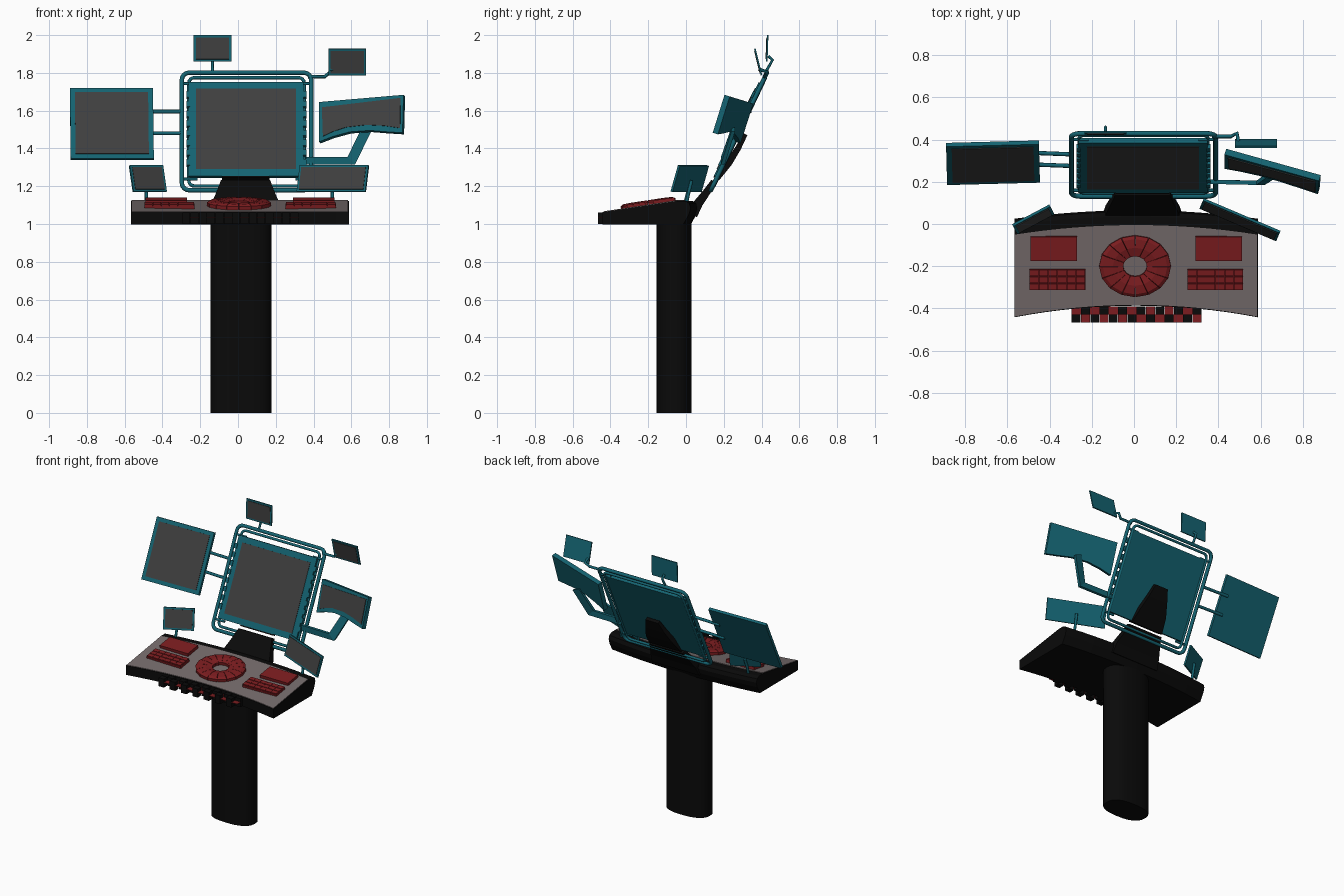
import bpy, bmesh
from math import sin, cos, pi, radians, atan, copysign
from mathutils import Matrix, Vector

if "Cube" in bpy.data.objects:
    bpy.data.objects.remove(bpy.data.objects["Cube"])


def material(name, rgb):
    m = bpy.data.materials.new(name)
    m.diffuse_color = (*rgb, 1)
    m.use_nodes = True
    m.node_tree.nodes["Principled BSDF"].inputs["Base Color"].default_value = m.diffuse_color
    return m


BLACK = material("black", (0.003, 0.003, 0.003))
TEAL = material("teal", (0.007, 0.125, 0.165))
RED = material("red", (0.2, 0.012, 0.014))
GLASS = material("screen_grey", (0.05, 0.05, 0.05))
PANEL = material("panel_grey", (0.18, 0.15, 0.15))


def finish(name, bm, mat, smooth=False):
    bmesh.ops.recalc_face_normals(bm, faces=bm.faces)
    me = bpy.data.meshes.new(name)
    bm.to_mesh(me)
    bm.free()
    me.materials.append(mat)
    ob = bpy.data.objects.new(name, me)
    bpy.context.collection.objects.link(ob)
    if smooth:
        bpy.ops.object.select_all(action='DESELECT')
        ob.select_set(True)
        bpy.context.view_layer.objects.active = ob
        bpy.ops.object.shade_smooth_by_angle(angle=radians(35))
    return ob


def add_loft(bm, sections):
    rings = [[bm.verts.new(p) for p in s] for s in sections]
    n = len(rings[0])
    for a, b in zip(rings, rings[1:]):
        for i in range(n):
            bm.faces.new((a[i], a[(i + 1) % n], b[(i + 1) % n], b[i]))
    bm.faces.new(rings[0])
    bm.faces.new(rings[-1])


def loft(name, sections, mat, smooth=False):
    bm = bmesh.new()
    add_loft(bm, sections)
    return finish(name, bm, mat, smooth)


def boxes(name, items, mat):
    """items: (matrix, size) pairs merged into one object"""
    bm = bmesh.new()
    for mtx, size in items:
        bmesh.ops.create_cube(bm, size=1, matrix=mtx @ Matrix.Diagonal((*size, 1)))
    return finish(name, bm, mat)


def tube(name, pts, r, mat=TEAL, cyclic=False):
    cu = bpy.data.curves.new(name, 'CURVE')
    cu.dimensions = '3D'
    cu.bevel_depth = r
    cu.bevel_resolution = 2
    cu.use_fill_caps = True
    sp = cu.splines.new('POLY')
    sp.points.add(len(pts) - 1)
    for p, q in zip(sp.points, pts):
        p.co = (*q, 1)
    sp.use_cyclic_u = cyclic
    cu.materials.append(mat)
    ob = bpy.data.objects.new(name, cu)
    bpy.context.collection.objects.link(ob)
    bpy.ops.object.select_all(action='DESELECT')
    ob.select_set(True)
    bpy.context.view_layer.objects.active = ob
    bpy.ops.object.convert(target='MESH')


def pose(loc, tilt=0, yaw=0):
    return (Matrix.Translation(loc) @ Matrix.Rotation(radians(yaw), 4, 'Z')
            @ Matrix.Rotation(radians(-tilt), 4, 'X'))


def monitor(name, loc, w, h, tilt, yaw=0, t=0.012, border=0.012):
    m = pose(loc, tilt, yaw)
    boxes(name + "_case", [(m, (w, t, h))], TEAL)
    boxes(name + "_glass", [(m @ Matrix.Translation((0, -t / 2, 0)),
                             (w - 2 * border, 0.006, h - 2 * border))], GLASS)


# pedestal column, a slightly squared oval
def sup(v):
    return copysign(abs(v) ** 0.8, v)


ring = [(0.016 + 0.161 * sup(cos(pi * i / 12)), -0.063 + 0.093 * sup(sin(pi * i / 12))) for i in range(24)]
loft("pedestal", [[(x, y, z) for x, y in ring] for z in (0, 1.02)], BLACK, True)

# curved console body and its sloping top panel
body, top = [], []
for i in range(17):
    u = i / 8 - 1
    x = 0.01 + 0.577 * u
    f, p, b = -0.387 - 0.055 * u * u, -0.005 - 0.045 * u * u, 0.065 - 0.04 * u * u
    body.append([(x, f, 0.997), (x, f, 1.063), (x, p, 1.122), (x, b - 0.03, 1.122), (x, b - 0.008, 1.11),
                 (x, b, 1.085), (x, b - 0.01, 1.05), (x, b - 0.04, 0.997)])
    xt = 0.01 + 0.573 * u
    top.append([(xt, f + 0.004, 1.055), (xt, f + 0.004, 1.067), (xt, p, 1.126), (xt, p, 1.11)])
loft("console_body", body, BLACK)
loft("console_panel", top, PANEL)

SLOPE = atan(0.15)


def on_panel(x, y, lift=0.0):
    return Matrix.Translation((x, y, 1.072 + 0.15 * (y + 0.4) + lift)) @ Matrix.Rotation(SLOPE, 4, 'X')


# red wheel of wedge keys
bm = bmesh.new()
wm = on_panel(0.005, -0.2, 0.006)
for i in range(16):
    a0, a1 = 2 * pi * (i + 0.02) / 16, 2 * pi * (i + 0.98) / 16
    secs = []
    for s, z in ((0.33, 0.008), (0.62, 0.018), (0.9, 0.016), (1.0, 0.006)):
        secs.append([wm @ Vector((0.17 * s * cos(a), 0.147 * s * sin(a), h))
                     for a, h in ((a0, -0.015), (a1, -0.015), (a1, z), (a0, z))])
    add_loft(bm, secs)
finish("key_wheel", bm, RED)

# red pads and keyboards on both sides
for side, xu, xl in (("left", -0.38, -0.363), ("right", 0.402, 0.385)):
    boxes("upper_pad_" + side, [(on_panel(xu, -0.116, 0.006), (0.22, 0.115, 0.024))], RED)
    keys = [(on_panel(xl, -0.263, 0.002), (0.265, 0.098, 0.016))]
    for r in range(3):
        for c in range(6):
            keys.append((on_panel(xl + (c - 2.5) * 0.044, -0.263 + (r - 1) * 0.033, 0.008), (0.042, 0.029, 0.02)))
    boxes("keyboard_" + side, keys, RED)

# checkered front keys, in two rows
dark, red = [], []
for r in range(2):
    for c in range(14):
        m = Matrix.Translation((0.012 + (c - 6.5) * 0.044, -0.409 - 0.038 * r, 1.03))
        if (r + c) % 2:
            dark.append((m, (0.042, 0.038, 0.06)))
        else:
            red.append((m @ Matrix.Translation((0, 0, 0.006)), (0.044, 0.038, 0.003)))
boxes("front_keys_black", dark, BLACK)
boxes("front_keys_red", red, RED)


# curved neck in tapered pieces
def neck(name, stations):
    loft(name, [[(0.04 - w, y - t, z + t / 2), (0.04 + w, y - t, z + t / 2),
                 (0.04 + w, y + t, z - t / 2), (0.04 - w, y + t, z - t / 2)] for w, y, z, t in stations], BLACK)


neck("neck_lower", [(0.185, 0.03, 1.05, 0.028), (0.175, 0.065, 1.11, 0.022),
                    (0.15, 0.11, 1.17, 0.018), (0.13, 0.15, 1.225, 0.016)])
neck("neck_upper", [(0.126, 0.16, 1.24, 0.016), (0.105, 0.225, 1.32, 0.016),
                    (0.075, 0.275, 1.4, 0.014), (0.05, 0.315, 1.475, 0.01)])

# main monitor with side clips
TILT = 25.5
main = pose((0.045, 0.28, 1.49), TILT)
monitor("main_monitor", main @ Vector((-0.002, -0.005, 0.006)), 0.61, 0.55, TILT, 0, 0.026, 0.04)
boxes("main_monitor_clips", [(main @ Matrix.Translation((s * 0.308, -0.01, -0.19 + 0.057 * k)), (0.02, 0.026, 0.034))
                             for s in (-1, 1) for k in range(8)], TEAL)


# nested tube frame round the main monitor
def rounded(w, h, r, dy):
    pts = []
    for k, (sx, sz) in enumerate(((1, 1), (-1, 1), (-1, -1), (1, -1))):
        for j in range(5):
            a = pi / 2 * (k + j / 4)
            pts.append(main @ Vector((sx * (w - r) + r * cos(a), dy, sz * (h - r) + r * sin(a))))
    return pts


tube("outer_rail", rounded(0.342, 0.345, 0.04, 0), 0.012, TEAL, True)
tube("inner_rail", rounded(0.305, 0.318, 0.03, 0.005), 0.009, TEAL, True)
for s in (-1, 1):
    for z in (-0.28, 0.28):
        tube("rail_link", [main @ Vector((s * 0.342, 0, z)), main @ Vector((s * 0.26, 0, z))], 0.008)

# left monitor with two arms
monitor("left_monitor", (-0.668, 0.29, 1.53), 0.44, 0.415, 26, 1.5, 0.02, 0.026)
for z, y in ((1.595, 0.33), (1.48, 0.275)):
    tube("left_monitor_arm", [(-0.5, y + 0.008, z), (-0.3, y, z)], 0.01)

# right monitor with an arched lower edge
wm = pose((0.65, 0.25, 1.56), 17, -17)


def arched(name, pts, y0, y1, mat):
    loft(name, [[wm @ Vector((x, y, z)) for x, z in pts] for y in (y0, y1)], mat)


arched("right_monitor_case", [(-0.235, 0.085), (0.23, 0.125), (0.243, -0.085), (0.16, -0.08), (0.06, -0.072),
                              (-0.05, -0.08), (-0.14, -0.105), (-0.215, -0.135)], -0.015, 0.015, TEAL)
arched("right_monitor_glass", [(-0.215, 0.055), (0.215, 0.107), (0.228, -0.06), (0.14, -0.047), (0.04, -0.042),
                               (-0.07, -0.055), (-0.14, -0.078), (-0.195, -0.105)], -0.019, -0.013, GLASS)
path = [(0.36, 0.2, 1.335), (0.6, 0.195, 1.335), (0.68, 0.25, 1.5)]
loft("right_monitor_arm", [[(x + d, y + e, z + s) for d, e, s in c] for (x, y, z), c in zip(path, (
    ((0, -.01, -.02), (0, .01, -.02), (0, .01, .02), (0, -.01, .02)),
    ((.02, -.01, -.02), (.02, .01, -.02), (-.02, .01, .02), (-.02, -.01, .02)),
    ((.025, -.01, -.01), (.025, .01, -.01), (-.025, .01, .01), (-.025, -.01, .01))))], TEAL)

# small monitors on posts
monitor("top_small_monitor", (-0.135, 0.43, 1.93), 0.2, 0.14, 2, 0, 0.008)
tube("top_small_post", [(-0.135, 0.425, 1.81), (-0.135, 0.458, 1.868), (-0.135, 0.435, 1.89)], 0.008)
monitor("right_small_monitor", (0.578, 0.382, 1.858), 0.2, 0.145, -14, 0, 0.008)
tube("right_small_arm", [(0.37, 0.415, 1.78), (0.46, 0.415, 1.78), (0.488, 0.43, 1.805), (0.495, 0.385, 1.82)], 0.009)
monitor("lower_left_monitor", (-0.477, 0.022, 1.24), 0.2, 0.145, 17, 28, 0.012)
tube("lower_left_post", [(-0.485, -0.01, 1.09), (-0.485, 0.01, 1.17), (-0.48, 0.03, 1.23)], 0.009)
monitor("lower_right_monitor", (0.502, 0.02, 1.24), 0.395, 0.145, 17, -23, 0.012)
tube("lower_right_post", [(0.5, 0.0, 1.1), (0.5, 0.015, 1.17), (0.505, 0.03, 1.23)], 0.009)
